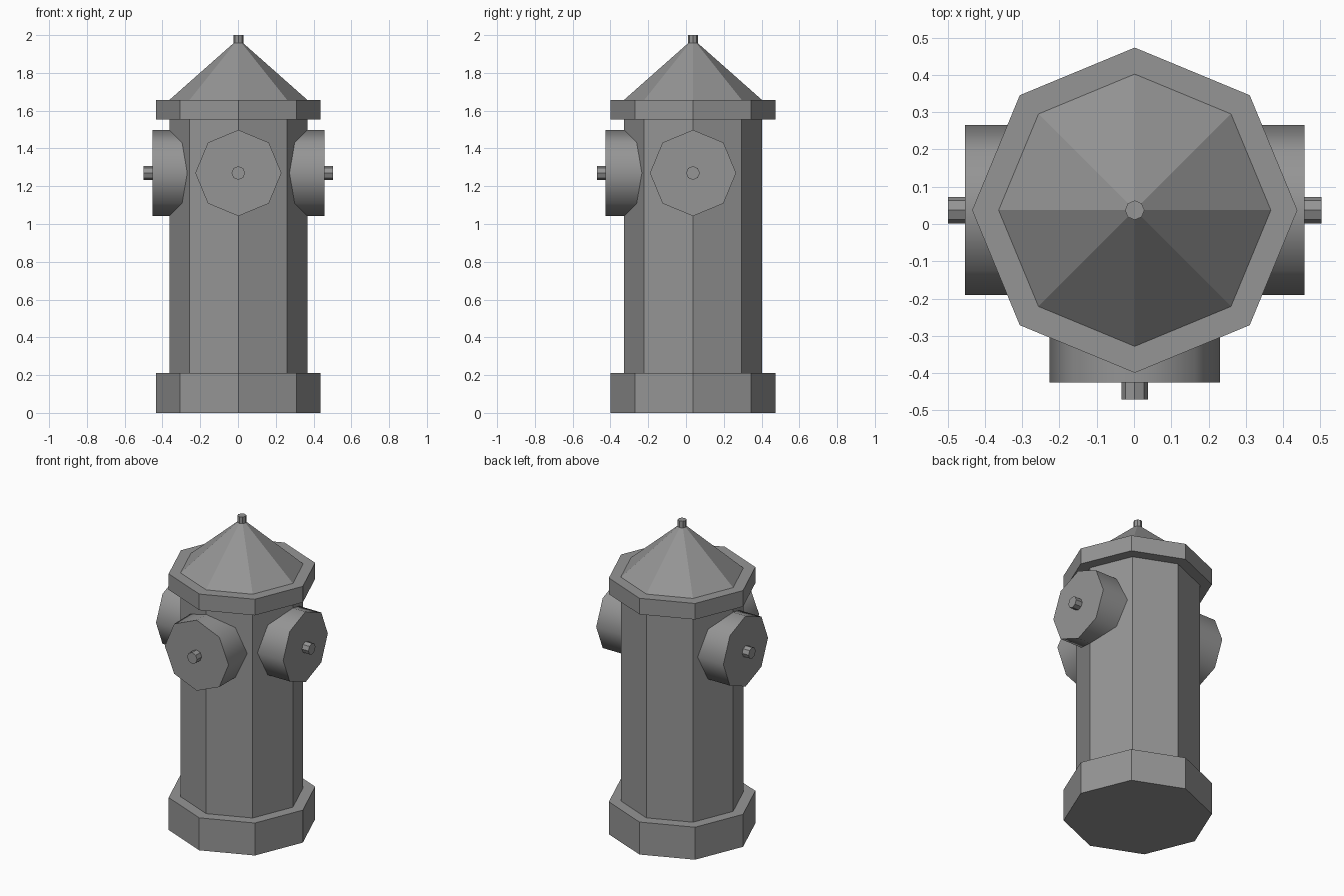
import bpy
from math import radians
from mathutils import Vector

cube = bpy.data.objects.get("Cube")
if cube:
    bpy.data.objects.remove(cube, do_unlink=True)

grey = bpy.data.materials.new("cast_iron_grey")
grey.use_nodes = True
colour = (0.3, 0.3, 0.3, 1)
grey.diffuse_color = colour
grey.node_tree.nodes["Principled BSDF"].inputs["Base Color"].default_value = colour

AXIS = Vector((0.002, 0.037, 0))   # vertical centre line of the barrel
OUTLET_Z = 1.27


def octagon(name, start, end, radius, tip_radius=None, smooth=False):
    """Eight-sided prism or cone running between two points."""
    along = end - start
    tip = radius if tip_radius is None else tip_radius
    bpy.ops.mesh.primitive_cone_add(
        vertices=8, radius1=radius, radius2=tip, depth=along.length,
        location=(start + end) / 2,
        rotation=Vector((0, 0, 1)).rotation_difference(along).to_euler())
    obj = bpy.context.object
    obj.name = name
    obj.data.materials.append(grey)
    if smooth:
        bpy.ops.object.shade_smooth_by_angle(angle=radians(50))
    return obj


def upright(name, bottom, top, radius, tip_radius=None):
    up = Vector((0, 0, 1))
    octagon(name, AXIS + up * bottom, AXIS + up * top, radius, tip_radius)


# Barrel, flanges and pointed cap
upright("base_flange", 0, 0.21, 0.436)
upright("barrel", 0.2, 1.57, 0.365)
upright("top_flange", 1.553, 1.657, 0.436)
upright("cone_cap", 1.657, 1.98, 0.365, 0)
upright("cap_pin", 1.94, 2.0, 0.026)

# Three outlets, each with a small bolt
hub = AXIS + Vector((0, 0, OUTLET_Z))
outlets = {
    "left": (Vector((1, 0, 0)), 0.455),
    "right": (Vector((-1, 0, 0)), 0.455),
    "front": (Vector((0, -1, 0)), 0.462),
}
for side, (out, reach) in outlets.items():
    octagon(side + "_outlet", hub + out * 0.2, hub + out * reach, 0.228, smooth=True)
    octagon(side + "_bolt", hub + out * (reach - 0.02), hub + out * (reach + 0.046), 0.036)
